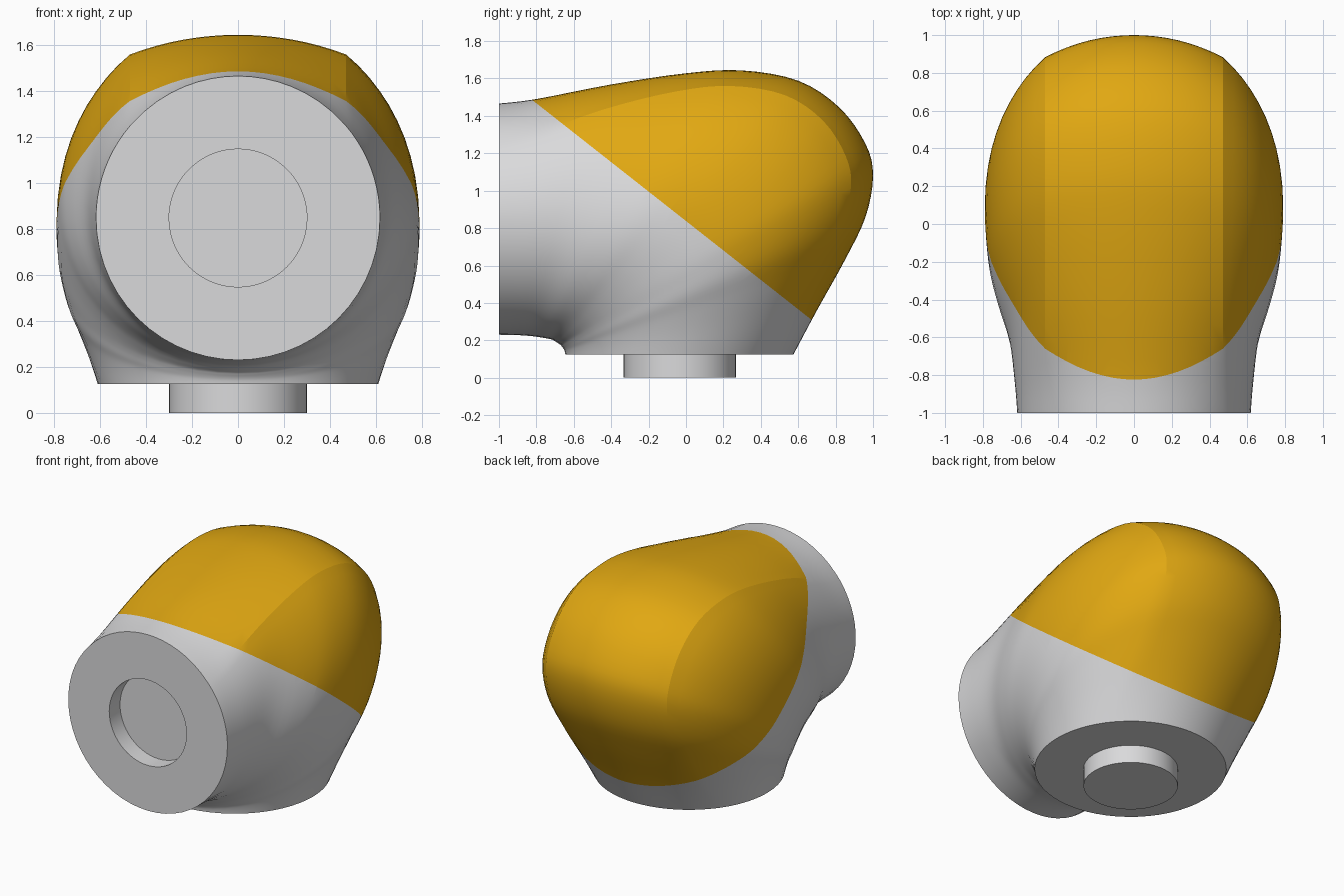
import bpy, bmesh, math
from mathutils import Vector

if "Cube" in bpy.data.objects:
    bpy.data.objects.remove(bpy.data.objects["Cube"])

def material(name, rgb):
    m = bpy.data.materials.new(name)
    m.diffuse_color = (*rgb, 1)
    m.use_nodes = True
    m.node_tree.nodes["Principled BSDF"].inputs["Base Color"].default_value = m.diffuse_color
    return m

GRAY = material("light gray", (0.7, 0.7, 0.71))
YELLOW = material("amber yellow", (0.75, 0.39, 0.006))
CREASE = 0.47   # x of the crown's edge on both sides
STEPS = 4       # rings between two key sections

# Key sections: outer y, z; inner y, z; half width; crown height
KEYS = [
    (-1.00, 1.466, -1.00, 0.230, 0.618, 0.217),
    (-0.80, 1.490, -0.90, 0.228, 0.630, 0.190),
    (-0.40, 1.568, -0.82, 0.222, 0.660, 0.140),
    (0.00, 1.628, -0.76, 0.213, 0.725, 0.110),
    (0.30, 1.643, -0.72, 0.205, 0.765, 0.102),
    (0.60, 1.588, -0.70, 0.195, 0.784, 0.105),
    (0.82, 1.445, -0.685, 0.185, 0.790, 0.112),
    (0.96, 1.250, -0.67, 0.175, 0.786, 0.125),
    (1.00, 1.080, -0.662, 0.165, 0.772, 0.135),
    (0.96, 0.860, -0.655, 0.155, 0.745, 0.150),
    (0.85, 0.630, -0.65, 0.145, 0.700, 0.170),
    (0.70, 0.360, -0.647, 0.135, 0.650, 0.195),
    (0.575, 0.125, -0.645, 0.125, 0.610, 0.221),
]

def spline(a, b, c, d, t):
    return 0.5 * (2 * b + (c - a) * t + (2 * a - 5 * b + 4 * c - d) * t * t
                  + (3 * b - a - 3 * c + d) * t ** 3)

def section(oy, oz, iy, iz, w, crown):
    """Closed ring: round belly, curved flanks, shallow crown on top."""
    inner, outer = Vector((0, iy, iz)), Vector((0, oy, oz))
    h = (outer - inner).length
    up = (outer - inner) / h
    mid = h / 2
    half = [(w * math.cos(a), mid + mid * math.sin(a))
            for a in [math.pi / 2 * (i / 14 - 1) for i in range(14)]]
    phi = math.acos(CREASE / w)
    b = (h - crown - mid) / math.sin(phi)
    half += [(w * math.cos(phi * i / 10), mid + b * math.sin(phi * i / 10))
             for i in range(11)]
    r = (CREASE ** 2 + crown ** 2) / (2 * crown)
    for i in range(1, 9):
        x = CREASE * (1 - i / 8)
        half.append((x, h - r + math.sqrt(r * r - x * x)))
    half[0] = (0, 0)
    pts = half + [(-x, s) for x, s in half[-2:0:-1]]
    return [inner + up * s + Vector((x, 0, 0)) for x, s in pts]

def finish(name, bm, mats, angle):
    bmesh.ops.recalc_face_normals(bm, faces=bm.faces[:])
    me = bpy.data.meshes.new(name)
    bm.to_mesh(me)
    bm.free()
    for m in mats:
        me.materials.append(m)
    ob = bpy.data.objects.new(name, me)
    bpy.context.collection.objects.link(ob)
    bpy.ops.object.select_all(action='DESELECT')
    ob.select_set(True)
    bpy.context.view_layer.objects.active = ob
    bpy.ops.object.shade_smooth_by_angle(angle=math.radians(angle))
    return ob

# Elbow housing: sections fanned from the front flange to the bottom flange
rings = []
last = len(KEYS) - 1
for k in range(last):
    a, b, c, d = (KEYS[max(0, min(last, k + j))] for j in (-1, 0, 1, 2))
    for i in range(STEPS):
        rings.append(section(*[spline(*v, i / STEPS) for v in zip(a, b, c, d)]))
rings.append(section(*KEYS[-1]))

# Round socket sunk into the front flange
centre = Vector((0, -1, 0.848))
rim = [centre + (p - centre).normalized() * 0.3 for p in rings[0]]
floor = [p + Vector((0, 0.12, 0)) for p in rim]
rings = [floor, rim] + rings

bm = bmesh.new()
loops = [[bm.verts.new(p) for p in ring] for ring in rings]
n = len(loops[0])
for lo, hi in zip(loops, loops[1:]):
    for i in range(n):
        j = (i + 1) % n
        bm.faces.new((lo[i], lo[j], hi[j], hi[i]))
bm.faces.new(loops[0])
bm.faces.new(loops[-1])

# Slanted cut line: yellow cover above, gray below
cut_point, cut_normal = Vector((0, 0, 0.838)), Vector((0, 0.787, 1)).normalized()
bmesh.ops.bisect_plane(bm, geom=bm.verts[:] + bm.edges[:] + bm.faces[:],
                       plane_co=cut_point, plane_no=cut_normal, dist=0.0005)
for f in bm.faces:
    above = (f.calc_center_median() - cut_point).dot(cut_normal) > 0
    at_flange = f.calc_center_median().y < -0.87
    f.material_index = 1 if above and not at_flange else 0
finish("elbow_housing", bm, [GRAY, YELLOW], 16)

# Round pin under the bottom flange
bm = bmesh.new()
bmesh.ops.create_cone(bm, cap_ends=True, segments=48, radius1=0.3, radius2=0.3, depth=0.135)
bmesh.ops.translate(bm, verts=bm.verts[:], vec=(0, -0.033, 0.0675))
finish("bottom_pin", bm, [GRAY], 30)
